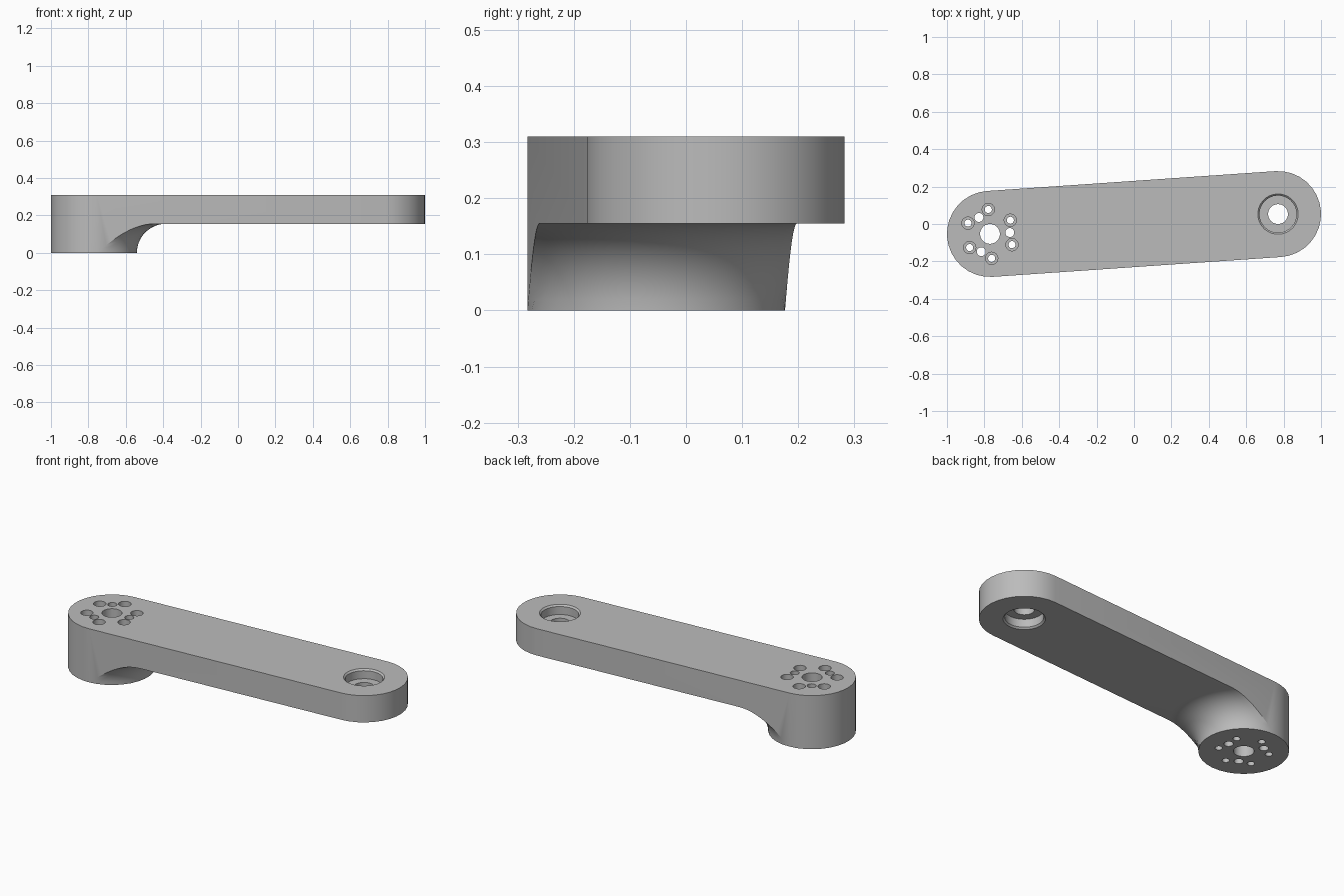
import bpy, bmesh
from math import sin, cos, pi, asin, atan2, hypot, radians
from mathutils import Matrix, Vector

if "Cube" in bpy.data.objects:
    bpy.data.objects.remove(bpy.data.objects["Cube"], do_unlink=True)

R = 0.23            # end radius
HALF = 0.155        # plate underside height, also fillet radius
TOP = 0.31
HUB = Vector((-0.77, -0.053))
TIP = -HUB
SPAN = (TIP - HUB).length
TILT = atan2(TIP.y - HUB.y, TIP.x - HUB.x)
PLACE = Matrix.Translation((HUB.x, HUB.y, 0)) @ Matrix.Rotation(TILT, 4, 'Z')
SEG = 16            # segments per half circle


def make_object(name, bm):
    bmesh.ops.recalc_face_normals(bm, faces=bm.faces)
    bm.transform(PLACE)
    mesh = bpy.data.meshes.new(name)
    bm.to_mesh(mesh)
    bm.free()
    obj = bpy.data.objects.new(name, mesh)
    bpy.context.collection.objects.link(obj)
    return obj


def strip(bm, low, high):
    for i in range(len(low) - 1):
        bm.faces.new((low[i], low[i + 1], high[i + 1], high[i]))


def arc(bm, cx, radius, start, end, z):
    angles = [start + (end - start) * i / SEG for i in range(SEG + 1)]
    return [bm.verts.new((cx + radius * cos(a), radius * sin(a), z)) for a in angles]


# Arm body: rounded plate with a hub foot that flares into it
bm = bmesh.new()
back_low = arc(bm, 0, R, pi / 2, 3 * pi / 2, 0)
back_top = arc(bm, 0, R, pi / 2, 3 * pi / 2, TOP)
strip(bm, back_low, back_top)

# Front of the foot, each arc clipped to the width of the plate
foot_mid = [bm.verts.new((R * cos(a), R * sin(a), 0))
            for a in [-pi / 2 + pi * i / SEG for i in range(1, SEG)]]
fronts = [[back_low[-1]] + foot_mid + [back_low[0]]]
STEPS = 12
for k in range(1, STEPS + 1):
    t = pi / 2 * k / STEPS
    r = R + HALF * (1 - cos(t))
    a = asin(R / r)
    fronts.append(arc(bm, 0, r, -a, a, HALF * sin(t)))
fronts.append(arc(bm, SPAN, R, -pi / 2, pi / 2, HALF))
fronts.append(arc(bm, SPAN, R, -pi / 2, pi / 2, TOP))
for low, high in zip(fronts, fronts[1:]):
    strip(bm, low, high)

# Straight side walls, top and foot caps
bm.faces.new([f[0] for f in fronts] + [back_top[-1]])
bm.faces.new([f[-1] for f in fronts] + [back_top[0]])
bm.faces.new(back_top + fronts[-1])
bm.faces.new(back_low + foot_mid)
arm = make_object("arm_body", bm)

# Drill cutter: every hole is a small turned profile of (radius, height)
bm = bmesh.new()
OVER = 0.05


def drill(x, y, profile, seg):
    rings = []
    for r, z in profile:
        rings.append([bm.verts.new((x + r * cos(2 * pi * i / seg),
                                    y + r * sin(2 * pi * i / seg), z))
                      for i in range(seg)])
    for low, high in zip(rings, rings[1:]):
        strip(bm, low + low[:1], high + high[:1])
    bm.faces.new(rings[0])
    bm.faces.new(rings[-1])


# Centre hole of the hub
drill(0, 0, [(0.053, -OVER), (0.053, TOP + OVER)], 32)

# Counterbored screw holes around the hub
for k in range(6):
    a = radians(30 + 60 * k)
    drill(0.131 * cos(a), 0.131 * sin(a),
          [(0.019, -OVER), (0.019, HALF), (0.033, HALF), (0.033, TOP + OVER)], 24)

# Plain pin holes
for k in range(3):
    a = radians(120 * k)
    drill(0.106 * cos(a), 0.106 * sin(a), [(0.024, -OVER), (0.024, TOP + OVER)], 24)

# Bearing seats on both sides of the tip, with chamfered rims
SEAT, RIM, BORE, DEPTH, CH = 0.099, 0.108, 0.053, 0.055, 0.009
lower = [(RIM, HALF - OVER), (RIM, HALF), (SEAT, HALF + CH), (SEAT, HALF + DEPTH),
         (BORE, HALF + DEPTH)]
upper = [(r, HALF + TOP - z) for r, z in reversed(lower)]
drill(SPAN, 0, lower + upper, 32)
cutter = make_object("hole_cutter", bm)
cutter.hide_render = True

# Cut the holes
cut = arm.modifiers.new("holes", 'BOOLEAN')
cut.operation = 'DIFFERENCE'
cut.solver = 'EXACT'
cut.object = cutter
bpy.ops.object.select_all(action='DESELECT')
arm.select_set(True)
bpy.context.view_layer.objects.active = arm
bpy.ops.object.modifier_apply(modifier=cut.name)
bpy.data.objects.remove(cutter, do_unlink=True)

# Plain grey finish
grey = bpy.data.materials.new("plain_grey")
grey.use_nodes = True
colour = (0.5, 0.5, 0.5, 1)
grey.diffuse_color = colour
grey.node_tree.nodes["Principled BSDF"].inputs["Base Color"].default_value = colour
arm.data.materials.clear()
arm.data.materials.append(grey)
bpy.ops.object.shade_smooth_by_angle(angle=radians(20))
